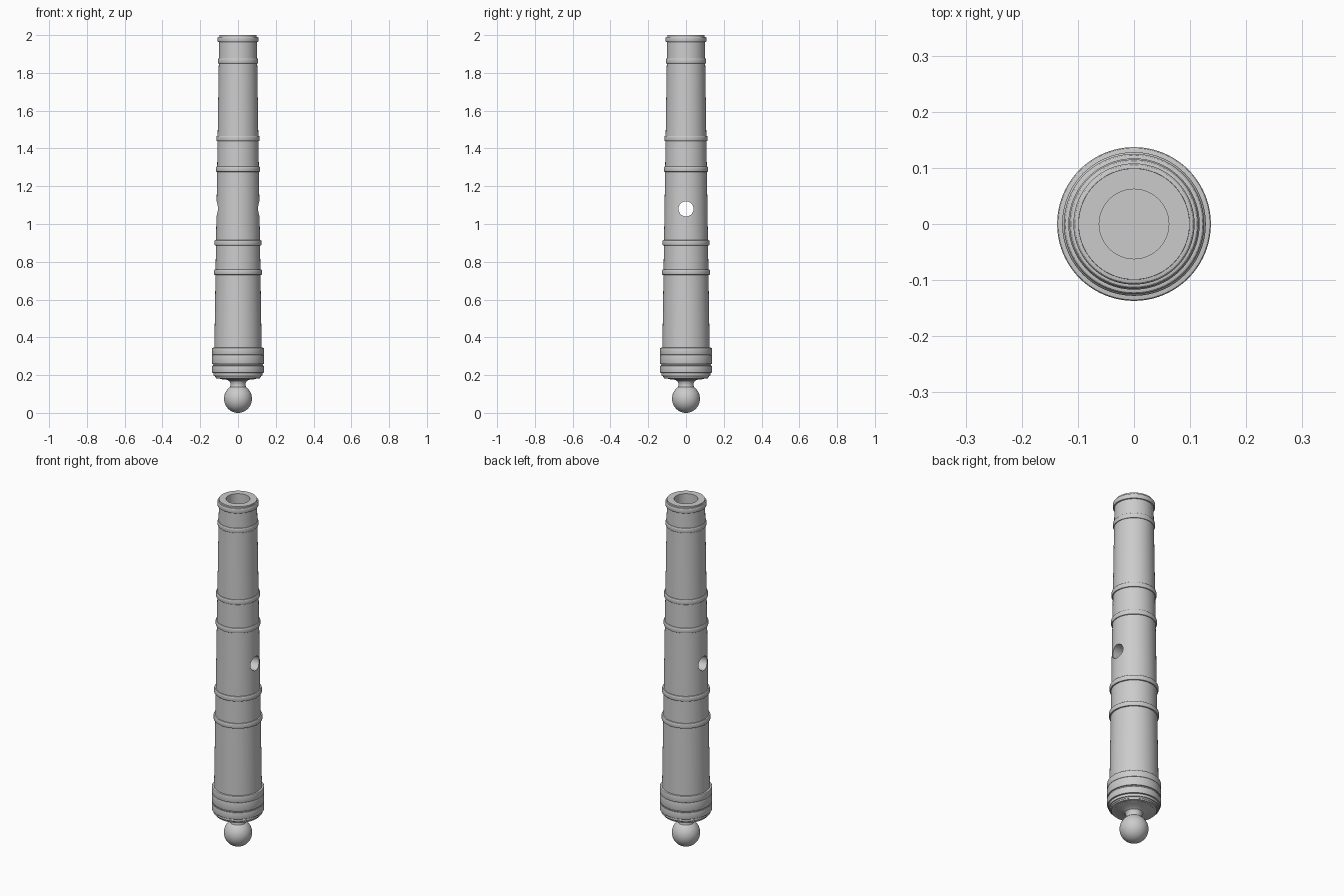
import bpy, bmesh, math

cube = bpy.data.objects.get("Cube")
if cube:
    bpy.data.objects.remove(cube, do_unlink=True)

SEGMENTS = 96
metal = bpy.data.materials.new("grey_metal")
metal.use_nodes = True
metal.diffuse_color = (0.6, 0.6, 0.6, 1)
metal.node_tree.nodes["Principled BSDF"].inputs["Base Color"].default_value = (0.6, 0.6, 0.6, 1)


def smooth(obj):
    bpy.ops.object.select_all(action="DESELECT")
    obj.select_set(True)
    bpy.context.view_layer.objects.active = obj
    bpy.ops.object.shade_smooth_by_angle(angle=math.radians(30))


def lathe(name, profile):
    """Spin a (radius, height) outline around the z axis."""
    bm = bmesh.new()
    verts = [bm.verts.new((r, 0, z)) for r, z in profile]
    edges = [bm.edges.new(pair) for pair in zip(verts, verts[1:])]
    bmesh.ops.spin(bm, geom=verts + edges, cent=(0, 0, 0), axis=(0, 0, 1),
                   angle=math.tau, steps=SEGMENTS, use_duplicate=False)
    bmesh.ops.remove_doubles(bm, verts=bm.verts, dist=0.00005)
    bmesh.ops.recalc_face_normals(bm, faces=bm.faces)
    mesh = bpy.data.meshes.new(name)
    bm.to_mesh(mesh)
    bm.free()
    obj = bpy.data.objects.new(name, mesh)
    bpy.context.collection.objects.link(obj)
    mesh.materials.append(metal)
    smooth(obj)
    return obj


def barrel_radius(z):
    return 0.125 - 0.0155 * (z - 0.35)


def band(name, radius, bottom, top, inner, edge=0.006):
    """Closed raised band with rounded outer edges."""
    arc = [(math.cos(a), math.sin(a)) for a in (0, math.pi / 6, math.pi / 3, math.pi / 2)]
    low = [(radius - edge + edge * c, bottom + edge - edge * s) for c, s in reversed(arc)]
    high = [(radius - edge + edge * c, top - edge + edge * s) for c, s in arc]
    return lathe(name, [(inner, bottom)] + low + high + [(inner, top), (inner, bottom)])


# Tapered barrel with an open bore
barrel = lathe("barrel", [(0, 0.19), (0.12, 0.19), (barrel_radius(0.2), 0.2),
                          (barrel_radius(1.97), 1.97), (0.099, 2.0), (0.062, 2.0),
                          (0.062, 1.4), (0, 1.4)])

# Cross hole for the pivot pin
bpy.ops.mesh.primitive_cylinder_add(vertices=48, radius=0.04, depth=0.5,
                                    location=(0, 0, 1.08), rotation=(0, math.pi / 2, 0))
cutter = bpy.context.object
cutter.name = "pivot_hole_cutter"
cutter.data.materials.append(metal)
cutter.hide_render = True
cut = barrel.modifiers.new("pivot_hole", "BOOLEAN")
cut.object = cutter
cut.solver = "EXACT"
bpy.context.view_layer.objects.active = barrel
bpy.ops.object.modifier_apply(modifier=cut.name)
bpy.data.objects.remove(cutter, do_unlink=True)
smooth(barrel)

# Raised rings along the barrel
for i, (z, radius) in enumerate([(0.745, 0.128), (0.9, 0.125), (1.29, 0.117),
                                 (1.453, 0.115), (1.863, 0.107), (1.977, 0.108)]):
    band(f"barrel_ring_{i + 1}", radius, z - 0.014, z + 0.014, barrel_radius(z) - 0.01)

# Stacked bands around the breech
for i, (radius, bottom, top) in enumerate([(0.118, 0.183, 0.2), (0.13, 0.196, 0.212),
                                           (0.137, 0.212, 0.25), (0.133, 0.25, 0.258),
                                           (0.137, 0.258, 0.308), (0.137, 0.308, 0.345)]):
    band(f"breech_band_{i + 1}", radius, bottom, top, 0.09, 0.004)

# Ball knob with a flared neck under the breech
ball = [(0.074 * math.sin(a), 0.075 - 0.075 * math.cos(a))
        for a in [math.radians(145) * i / 24 for i in range(25)]]
neck = [(0.04, 0.147), (0.041, 0.158), (0.046, 0.168), (0.058, 0.175),
        (0.085, 0.178), (0.1, 0.182), (0.1, 0.195), (0, 0.195)]
lathe("ball_knob", ball + neck)
